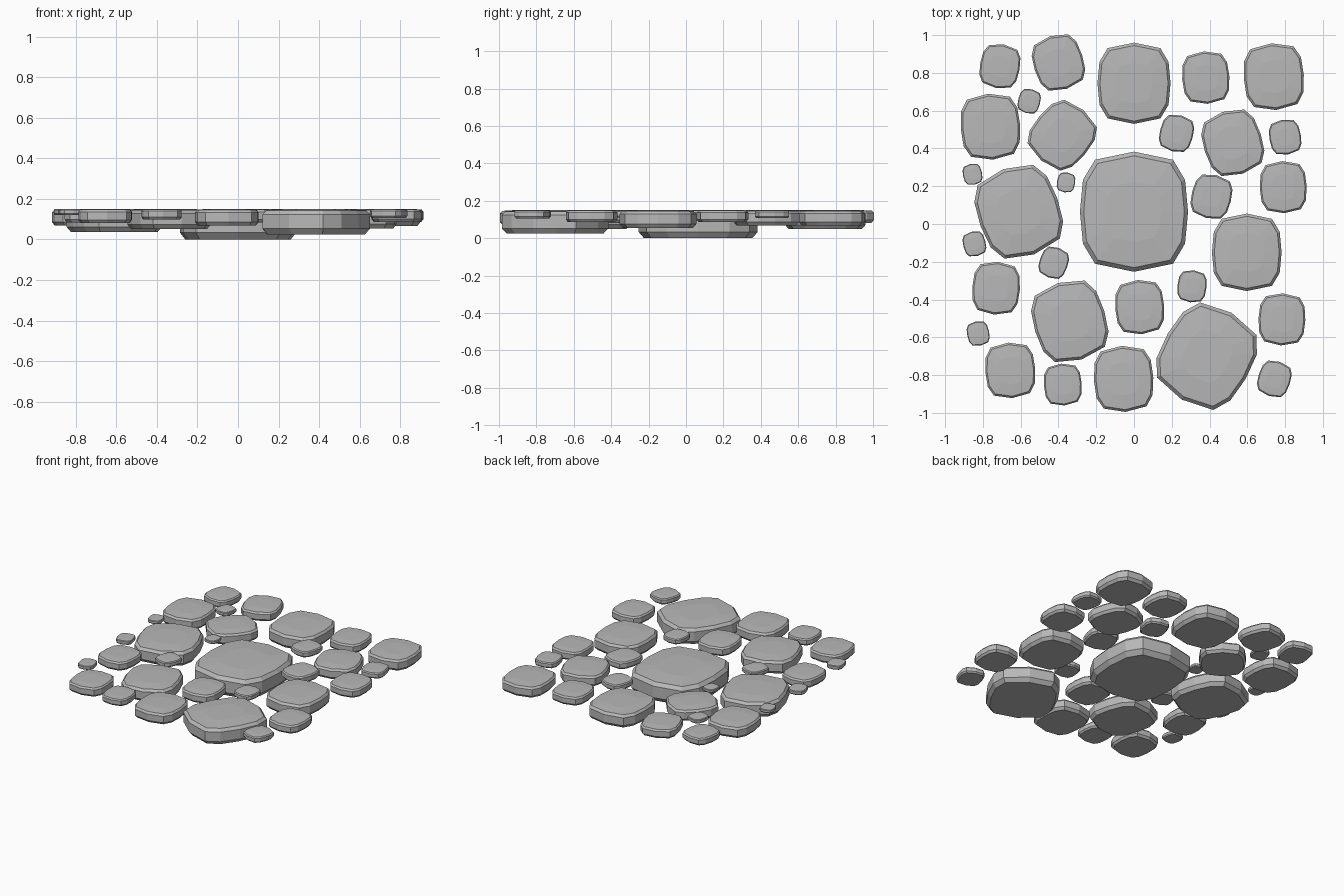
import bpy
import bmesh
from math import radians

default_cube = bpy.data.objects.get("Cube")
if default_cube:
    bpy.data.objects.remove(default_cube, do_unlink=True)

# Single stone colour
stone_grey = bpy.data.materials.new("stone_grey")
stone_grey.use_nodes = True
grey = (0.48, 0.48, 0.48, 1)
stone_grey.diffuse_color = grey
stone_grey.node_tree.nodes["Principled BSDF"].inputs["Base Color"].default_value = grey

THICKNESS = 0.475   # thickness of a stone relative to its half length
TOP = 0.151         # every stone is level with this height


def stone_outline():
    """Rounded rectangle outline, mirrored from one quarter."""
    quarter = [(0.9, 0), (0.85, 0.53), (0.65, 0.865)]
    half = quarter + [(0, 1)] + [(-x, y) for x, y in reversed(quarter)]
    return half + [(x, -y) for x, y in reversed(half[1:-1])]


def build_stone_mesh():
    """Stack scaled outlines into a chamfered slab with a slightly domed top."""
    bm = bmesh.new()
    outline = stone_outline()
    profile = [(0.91, 0), (1, 0.22), (1, 0.78), (0.93, 0.94), (0.5, 1)]
    rings = [[bm.verts.new((x * r, y * r, (z - 1) * THICKNESS)) for x, y in outline]
             for r, z in profile]
    for lower, upper in zip(rings, rings[1:]):
        for i in range(len(outline)):
            j = (i + 1) % len(outline)
            bm.faces.new((lower[i], lower[j], upper[j], upper[i]))
    bm.faces.new(rings[-1])
    bm.faces.new(reversed(rings[0]))
    bmesh.ops.recalc_face_normals(bm, faces=bm.faces)
    mesh = bpy.data.meshes.new("paving_stone")
    bm.to_mesh(mesh)
    bm.free()
    mesh.materials.append(stone_grey)
    return mesh


stone_mesh = build_stone_mesh()


def lay_stones(name, stones):
    """Place stones given as x, y, half length and turn in degrees."""
    for x, y, size, turn in stones:
        stone = bpy.data.objects.new(name, stone_mesh)
        stone.location = (x, y, TOP)
        stone.scale = (size, size, size)
        stone.rotation_euler.z = radians(turn)
        bpy.context.collection.objects.link(stone)


# Large slabs
lay_stones("large_stone", [
    (0, 0.065, 0.318, 0), (-0.61, 0.065, 0.24, 20), (0.385, -0.7, 0.265, -30),
    (-0.34, -0.515, 0.212, 17), (0, 0.745, 0.215, 0), (0.597, -0.15, 0.205, 0),
    (-0.055, -0.82, 0.175, 3), (0.74, 0.78, 0.177, 4), (-0.76, 0.515, 0.175, 4),
    (-0.38, 0.47, 0.174, -40), (0.523, 0.43, 0.172, 18),
])

# Medium stones
lay_stones("medium_stone", [
    (-0.71, 0.835, 0.117, -10), (-0.4, 0.855, 0.146, 18), (0.38, 0.775, 0.139, 4),
    (0.41, 0.145, 0.117, -14), (0.79, 0.195, 0.138, 2), (-0.73, -0.34, 0.14, -4),
    (0.03, -0.44, 0.144, 4), (0.783, -0.505, 0.138, -2), (-0.655, -0.775, 0.147, 4),
    (-0.377, -0.85, 0.111, 4),
])

# Pebbles filling the gaps
lay_stones("pebble", [
    (-0.555, 0.65, 0.065, -15), (0.225, 0.48, 0.098, -15), (0.8, 0.46, 0.093, 10),
    (-0.855, 0.263, 0.056, 12), (-0.36, 0.22, 0.053, -10), (-0.845, -0.105, 0.066, 15),
    (-0.425, -0.205, 0.083, -20), (0.307, -0.33, 0.085, -6), (-0.825, -0.58, 0.065, 12),
    (0.743, -0.82, 0.095, -18),
])
